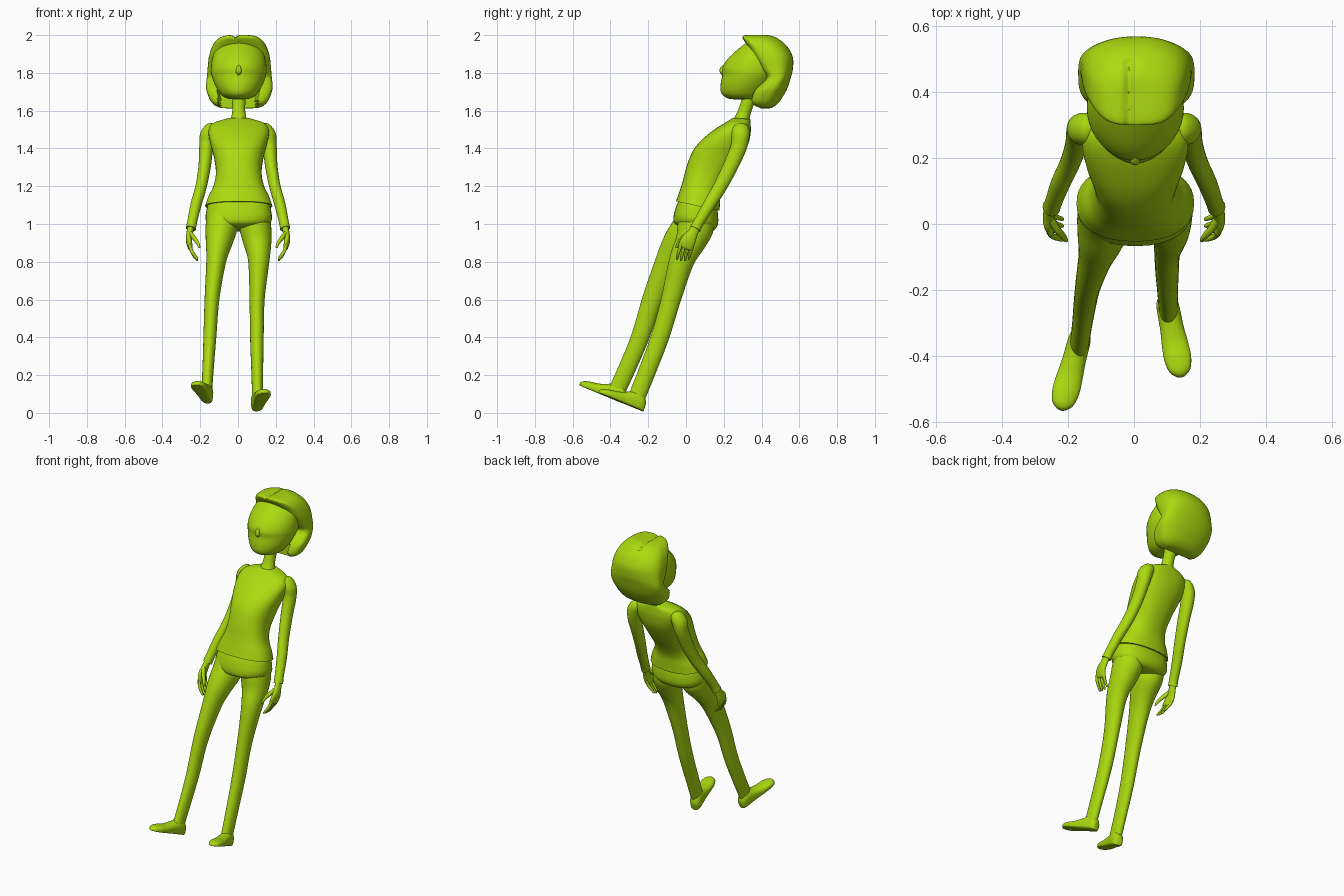
import bpy, bmesh, math
from mathutils import Vector as V

green = bpy.data.materials.new("lime green")
green.diffuse_color = (0.40, 0.70, 0.005, 1)
X = V((1, 0, 0))


def spow(a, n):
    return math.copysign(abs(a) ** (2 / n), a)


def spline(a, b, c, d, t):
    return 0.5 * (2 * b + (c - a) * t + (2 * a - 5 * b + 4 * c - d) * t * t
                  + (3 * b - a - 3 * c + d) * t ** 3)


def loft(name, rings, nf=2.0, nb=2.0, seg=32, sub=5, warp=None):
    """Smooth skin over rings (centre, u, v); nf / nb = squareness of the -v / +v half."""
    dense = []
    last = len(rings) - 1
    for i in range(last):
        q = [rings[max(0, min(last, i + k))] for k in (-1, 0, 1, 2)]
        for s in range(sub):
            dense.append([spline(*(r[j] for r in q), s / sub) for j in range(3)])
    dense.append(rings[-1])
    bm = bmesh.new()
    loops = []
    for c, u, v in dense:
        loop = []
        for k in range(seg):
            a = 2 * math.pi * k / seg
            n = nf if math.sin(a) < 0 else nb
            p = c + u * spow(math.cos(a), n) + v * spow(math.sin(a), n)
            loop.append(bm.verts.new(warp(p) if warp else p))
        loops.append(loop)
    for a, b in zip(loops, loops[1:]):
        for k in range(seg):
            m = (k + 1) % seg
            bm.faces.new((a[k], a[m], b[m], b[k]))
    bm.faces.new(loops[0])
    bm.faces.new(loops[-1])
    bmesh.ops.recalc_face_normals(bm, faces=bm.faces)
    me = bpy.data.meshes.new(name)
    bm.to_mesh(me)
    bm.free()
    me.materials.append(green)
    ob = bpy.data.objects.new(name, me)
    bpy.context.collection.objects.link(ob)
    bpy.ops.object.select_all(action='DESELECT')
    ob.select_set(True)
    bpy.context.view_layer.objects.active = ob
    bpy.ops.object.shade_smooth_by_angle(angle=math.radians(50))
    return ob


def fb(fy, fz, by, bz, hw, cx=0.004):
    """Ring from its front point, back point and half width."""
    f, b = V((cx, fy, fz)), V((cx, by, bz))
    return ((f + b) / 2, X * hw, (b - f) / 2)


def tube(name, path, sx=1, **kw):
    """Tube along points (x, y, z, rx, ry), mirrored in x with sx = -1."""
    pts = [V((p[0] * sx, p[1], p[2])) for p in path]
    rings = []
    for i, p in enumerate(path):
        t = (pts[min(i + 1, len(pts) - 1)] - pts[max(i - 1, 0)]).normalized()
        u = (X - t * X.dot(t)).normalized()
        rings.append((pts[i], u * p[3], t.cross(u) * p[4]))
    return loft(name, rings, **kw)


# shirt
loft("shirt", [
    fb(-.053, 1.12, .178, 1.07, .178), fb(-.036, 1.168, .18, 1.115, .162),
    fb(-.018, 1.225, .186, 1.17, .135), fb(.005, 1.31, .215, 1.23, .121),
    fb(.038, 1.39, .275, 1.32, .132), fb(.09, 1.452, .325, 1.41, .152),
    fb(.16, 1.507, .342, 1.48, .160), fb(.21, 1.538, .342, 1.53, .135),
    fb(.25, 1.562, .34, 1.555, .06)], nf=2.3, nb=2.3, seg=40)

# trousers: hips and two legs
loft("hips", [
    fb(-.035, 1.13, .162, 1.09, .162), fb(-.053, 1.09, .17, 1.045, .172),
    fb(-.066, 1.04, .168, .995, .174), fb(-.062, 1.005, .145, .965, .14),
    fb(-.03, .985, .10, .96, .05)], nf=2.3, nb=2.3)
tube("left_leg", [
    (.09, .058, 1.05, .078, .085), (.092, .05, .98, .084, .096),
    (.103, .022, .90, .074, .080), (.110, -.025, .80, .056, .066),
    (.101, -.08, .60, .040, .052), (.100, -.138, .40, .036, .048),
    (.102, -.21, .21, .031, .046), (.104, -.262, .08, .029, .045)])
tube("right_leg", [
    (-.085, .045, 1.05, .078, .085), (-.088, .02, .98, .084, .094),
    (-.101, -.042, .90, .070, .082), (-.116, -.095, .80, .052, .068),
    (-.138, -.178, .60, .039, .054), (-.149, -.243, .40, .034, .048),
    (-.158, -.31, .24, .030, .046), (-.165, -.36, .13, .029, .045)])

# shoes: (distance from heel, half width, height), flat soles
SHOE = [(0, .012, .03), (.006, .024, .055), (.03, .033, .085), (.065, .035, .09),
        (.11, .036, .068), (.16, .040, .048), (.205, .041, .040), (.24, .032, .030),
        (.256, .016, .020), (.26, .004, .012)]
for side, loc, yaw in (("left", (.098, -.228, .008), .19), ("right", (-.160, -.332, .05), -.26)):
    shoe = loft(side + "_shoe", [(V((0, -s, h / 2)), X * w, V((0, 0, h / 2)))
                                 for s, w, h in SHOE], nf=5)
    shoe.rotation_euler = (-.385, 0, yaw)
    shoe.location = loc

# arms and hands
for side, sx in (("left", 1), ("right", -1)):
    tube(side + "_arm", [
        (.11, .285, 1.515, .015, .02), (.135, .288, 1.505, .036, .044),
        (.158, .288, 1.47, .043, .048), (.168, .28, 1.41, .037, .043),
        (.176, .238, 1.31, .033, .040), (.195, .182, 1.20, .030, .036),
        (.223, .122, 1.10, .029, .032), (.243, .068, 1.01, .026, .028),
        (.25, .05, .975, .027, .030)], sx)
    tube(side + "_palm", [
        (.248, .056, .99, .018, .022), (.256, .035, .95, .017, .028),
        (.26, .014, .915, .016, .038), (.253, -.002, .88, .013, .040),
        (.247, -.006, .868, .006, .03)], sx, seg=20)
    for j in range(4):
        y, drop = -.034 + .021 * j, (.006, 0, 0, .008)[j]
        tube(side + "_finger", [
            (.256, y + .008, .895, .009, .009), (.247, y - .002, .86, .009, .009),
            (.232, y - .009, .83 + drop, .008, .008),
            (.217, y - .014, .81 + drop, .006, .006),
            (.213, y - .015, .805 + drop, .001, .001)], sx, seg=12, sub=3)
    tube(side + "_thumb", [
        (.252, .015, .95, .012, .014), (.232, -.018, .925, .011, .013),
        (.214, -.038, .90, .009, .010), (.205, -.05, .878, .006, .006),
        (.204, -.052, .872, .001, .001)], sx, seg=12, sub=3)

# neck and head
tube("neck", [(.004, .288, 1.53, .052, .046), (.004, .30, 1.565, .040, .038),
              (.004, .315, 1.61, .034, .034), (.004, .345, 1.70, .038, .038)])
loft("head", [
    fb(.27, 1.66, .35, 1.66, .02), fb(.225, 1.664, .375, 1.664, .058),
    fb(.188, 1.69, .41, 1.675, .092), fb(.183, 1.735, .45, 1.72, .122),
    fb(.192, 1.79, .49, 1.775, .143), fb(.194, 1.83, .51, 1.81, .147),
    fb(.222, 1.875, .51, 1.86, .142), fb(.275, 1.925, .50, 1.91, .124),
    fb(.325, 1.962, .47, 1.95, .085), fb(.37, 1.975, .42, 1.97, .02)], nf=1.9, seg=40)
tube("nose", [(.004, .21, 1.845, .004, .004), (.004, .193, 1.825, .012, .012),
              (.004, .192, 1.805, .015, .013), (.004, .20, 1.785, .004, .004)], seg=16)


# bob hair with a parting groove and an open nape
def part_hair(p):
    if p.z > 1.93:
        p.z -= .012 * math.exp(-((p.x + .015) / .012) ** 2) * (p.y < .5)
    if p.z < 1.74 and abs(p.x) < .10:
        p.y = max(p.y, .39)
    return p


HAIR = [(1.612, .40, .44, .06), (1.618, .375, .46, .11), (1.645, .345, .493, .148),
        (1.70, .358, .528, .172), (1.735, .39, .543, .176), (1.775, .425, .555, .172),
        (1.82, .398, .566, .168), (1.88, .362, .566, .162), (1.93, .335, .543, .148),
        (1.965, .312, .51, .128), (1.988, .300, .475, .10), (1.999, .31, .44, .06),
        (2.0, .36, .40, .01)]
loft("hair", [fb(f, z, b, z, w, .007) for z, f, b, w in HAIR],
     nf=4, nb=2.2, seg=64, warp=part_hair)
